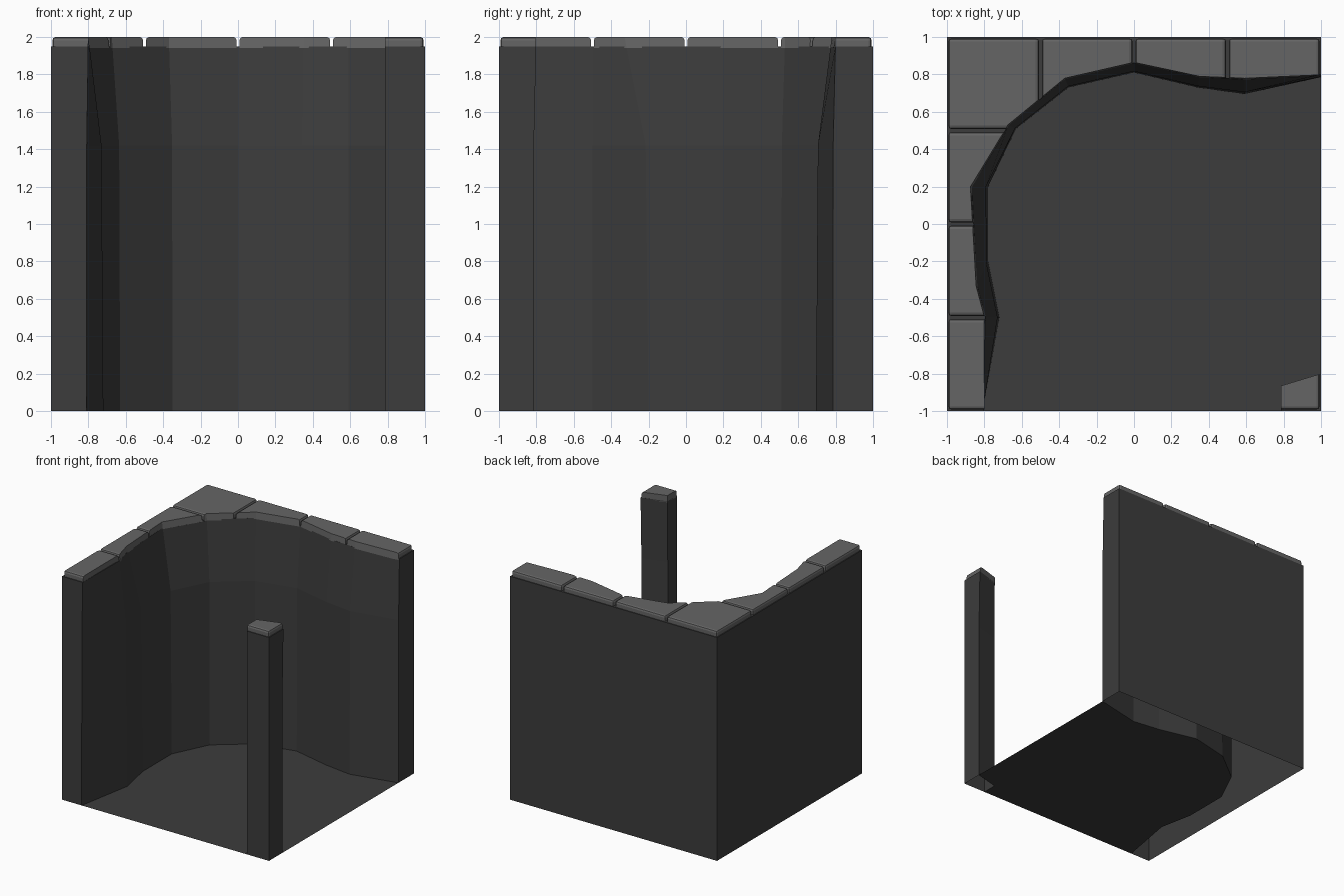
import bpy, bmesh
from mathutils import Vector

cube = bpy.data.objects.get("Cube")
if cube:
    bpy.data.objects.remove(cube, do_unlink=True)


def material(name, value):
    m = bpy.data.materials.new(name)
    m.use_nodes = True
    colour = (value, value, value, 1)
    m.diffuse_color = colour
    m.node_tree.nodes["Principled BSDF"].inputs["Base Color"].default_value = colour
    return m


dark_stone = material("dark_stone", 0.045)
light_stone = material("light_stone", 0.13)


def make(name, bm, mat):
    mesh = bpy.data.meshes.new(name)
    bm.to_mesh(mesh)
    bm.free()
    mesh.materials.append(mat)
    obj = bpy.data.objects.new(name, mesh)
    bpy.context.collection.objects.link(obj)
    return obj


def loft(name, low, high, levels, closed=False):
    """Stack outlines blended from low to high; levels are (z, blend)."""
    bm = bmesh.new()
    rings = []
    for z, t in levels:
        pts = [Vector(a).lerp(Vector(b), t) for a, b in zip(low, high)]
        rings.append([bm.verts.new((p.x, p.y, z)) for p in pts])
    n = len(low)
    for a, b in zip(rings, rings[1:]):
        for i in range(n):
            j = (i + 1) % n
            bm.faces.new((a[i], a[j], b[j], b[i]))
    bm.faces.new(rings[-1])
    if closed:
        bm.faces.new(rings[0][::-1])
    return make(name, bm, dark_stone)


# Inner wall outline at the floor and at the top
foot = [(-.81, -1), (-.72, -.5), (-.78, -.2), (-.78, .2), (-.63, .51),
        (-.35, .73), (0, .81), (.34, .73), (.59, .695), (1, .785)]
brow = [(-.80, -1), (-.80, -.5), (-.845, -.33), (-.875, .2), (-.675, .53),
        (-.37, .78), (0, .865), (.35, .79), (.59, .78), (1, .80)]
corners = [(1, 1), (-1, 1), (-1, -1)]

# Outline of the free corner post
post_foot = [(.785, -1), (1, -1), (1, -.815), (.785, -.87)]
post_top = [(.785, -1), (1, -1), (1, -.80), (.785, -.865)]

# Hollow wall and post, open underneath
body = [(0, 0), (1.42, .12), (1.95, .92)]
loft("cave_wall", foot + corners, brow + corners, body)
loft("corner_post", post_foot, post_top, body)

# Floor between wall and post
bm = bmesh.new()
outline = foot + [post_foot[2], post_foot[3], post_foot[0]]
bm.faces.new([bm.verts.new((x, y, 0)) for x, y in reversed(outline)])
make("floor", bm, dark_stone)

# Cutters that trim the capping stones to the outlines
trim = [(1.42, .12), (2.02, 1.02)]
wall_cutter = loft("wall_cutter", foot + corners, brow + corners, trim, True)
post_cutter = loft("post_cutter", post_foot, post_top, trim, True)


def capstone(name, col, row, cutter):
    """Bevelled half-unit slab, trimmed to the cutter."""
    bm = bmesh.new()
    bmesh.ops.create_cube(bm, size=1)
    for v in bm.verts:
        v.co = (-.75 + col * .5 + v.co.x * .975,
                -.75 + row * .5 + v.co.y * .975, 1.97 + v.co.z * .06)
        v.co.x = -.75 + col * .5 + (.2425 if v.co.x > -.75 + col * .5 else -.2425)
        v.co.y = -.75 + row * .5 + (.2425 if v.co.y > -.75 + row * .5 else -.2425)
    edges = [e for e in bm.edges if max(v.co.z for v in e.verts) > 1.97]
    bmesh.ops.bevel(bm, geom=edges, offset=.018, segments=2, profile=.5,
                    affect='EDGES')
    obj = make(name, bm, light_stone)
    mod = obj.modifiers.new("trim", 'BOOLEAN')
    mod.operation = 'INTERSECT'
    mod.solver = 'EXACT'
    mod.object = cutter
    bpy.context.view_layer.update()
    graph = bpy.context.evaluated_depsgraph_get()
    mesh = bpy.data.meshes.new_from_object(obj.evaluated_get(graph))
    obj.modifiers.clear()
    obj.data = mesh
    mesh.materials.clear()
    mesh.materials.append(light_stone)
    for p in mesh.polygons:
        p.material_index = 0


# Capping stones along the left and back walls, and on the post
for row in range(4):
    capstone(f"side_capstone_{row + 1}", 0, row, wall_cutter)
for col in range(1, 4):
    capstone(f"back_capstone_{col}", col, 3, wall_cutter)
capstone("post_capstone", 3, 0, post_cutter)

for cutter in (wall_cutter, post_cutter):
    bpy.data.objects.remove(cutter, do_unlink=True)
